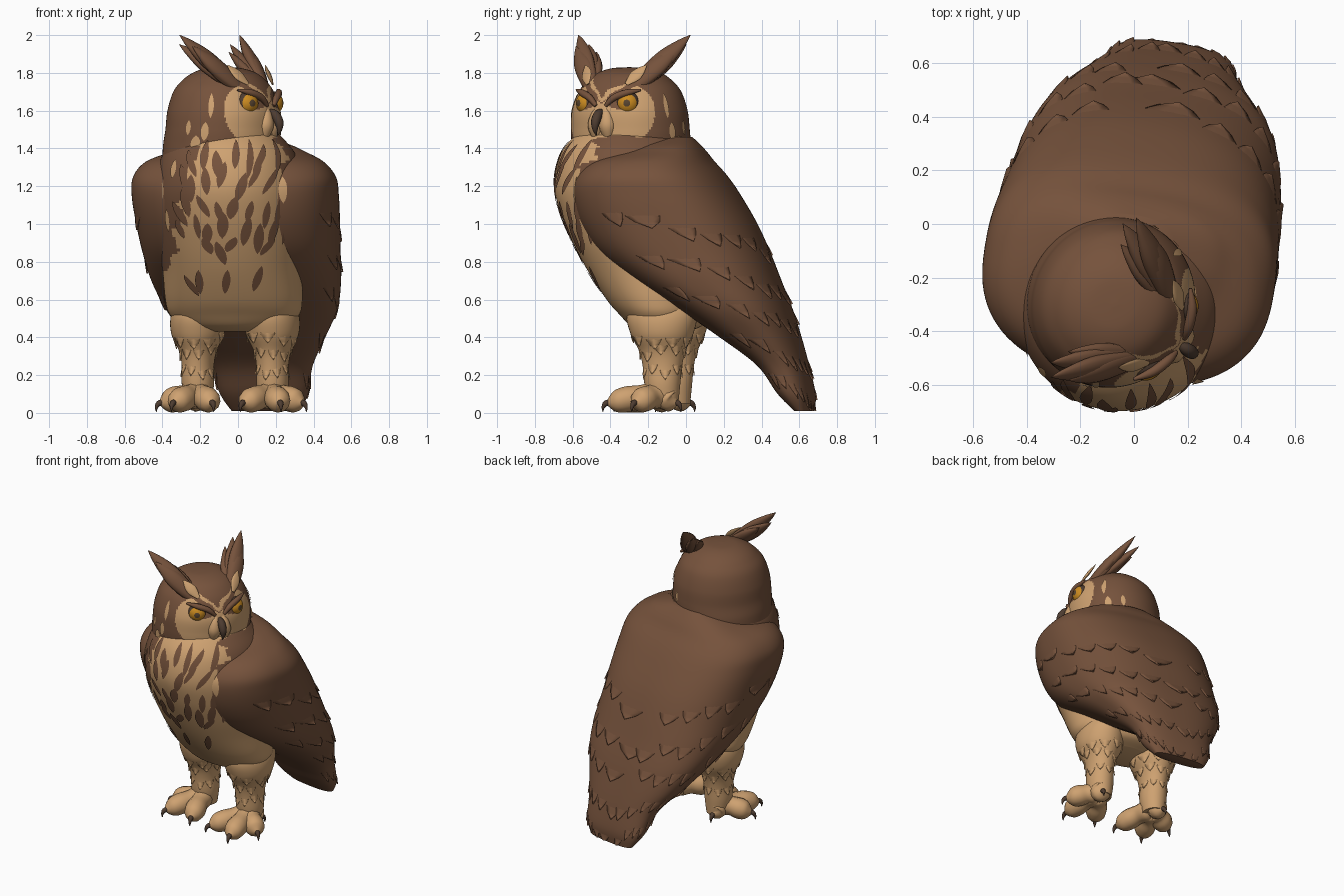
import bpy, random
from math import sin, cos, pi, radians, copysign
from mathutils import Vector, Matrix

if "Cube" in bpy.data.objects:
    bpy.data.objects.remove(bpy.data.objects["Cube"])

random.seed(4)
rnd = random.uniform
BODY = Matrix.Rotation(radians(-9), 4, 'Z')
HEAD = Matrix.Translation((-0.07, -0.30, 0)) @ Matrix.Rotation(radians(58), 4, 'Z')


def material(name, *rgb):
    m = bpy.data.materials.new(name)
    m.diffuse_color = (*rgb, 1)
    m.use_nodes = True
    m.node_tree.nodes["Principled BSDF"].inputs["Base Color"].default_value = m.diffuse_color
    return m


BROWN = material("brown_feather", 0.18, 0.085, 0.045)
TAN = material("tan_feather", 0.62, 0.36, 0.165)
DARK = material("dark_horn", 0.075, 0.045, 0.03)
AMBER = material("amber_eye", 0.60, 0.26, 0.015)
PUPIL = material("brown_pupil", 0.10, 0.06, 0.03)


def make(name, V, F, M, mats, rule=None, solid=0):
    me = bpy.data.meshes.new(name)
    me.from_pydata([tuple(v) for v in V], [], F)
    for m in mats:
        me.materials.append(m)
    for p in me.polygons:
        p.use_smooth = True
        p.material_index = rule(p.center) if rule else 0
    me.transform(M)
    me.set_sharp_from_angle(angle=radians(50))
    ob = bpy.data.objects.new(name, me)
    bpy.context.collection.objects.link(ob)
    if solid:
        mod = ob.modifiers.new("thickness", 'SOLIDIFY')
        mod.thickness, mod.offset = solid, -1


def spline(rows, u):
    """Smooth curve through tuples of any length."""
    n = len(rows)
    i = max(0, min(int(u), n - 2))
    t = u - i
    a, b, c, d = (rows[max(0, min(n - 1, i + k))] for k in (-1, 0, 1, 2))
    return [0.5 * (2 * q + (r - p) * t + (2 * p - 5 * q + 4 * r - s) * t * t
                   + (3 * q - p - 3 * r + s) * t ** 3) for p, q, r, s in zip(a, b, c, d)]


def skin(o, n, seg):
    """Quads joining n + 1 rings, with closed ends."""
    F = [(o + i * seg + j, o + i * seg + (j + 1) % seg, o + (i + 1) * seg + (j + 1) % seg, o + (i + 1) * seg + j)
         for i in range(n) for j in range(seg)]
    return F + [tuple(range(o, o + seg))[::-1], tuple(range(o + n * seg, o + (n + 1) * seg))]


class Loft:
    """Stack of horizontal sections: (z, front y, back y, half width, optional x shift)."""
    def __init__(self, rows, power=2.0, x0=0.0):
        self.rows, self.e, self.x0 = rows, 2 / power, x0

    def at(self, u, th):
        z, yf, yb, w, *dx = spline(self.rows, u)
        s, c = (copysign(abs(v) ** self.e, v) for v in (sin(th), cos(th)))
        return Vector((self.x0 + sum(dx) + w * s, (yf + yb) / 2 - (yb - yf) / 2 * c, z))

    def u_of(self, z):
        lo, hi = 0, len(self.rows) - 1
        for _ in range(22):
            mid = (lo + hi) / 2
            lo, hi = (mid, hi) if spline(self.rows, mid)[0] < z else (lo, mid)
        return lo

    def build(self, name, M, mats, rule=None, seg=96, sub=6):
        n = (len(self.rows) - 1) * sub
        V = [self.at(i / sub, 2 * pi * j / seg) for i in range(n + 1) for j in range(seg)]
        make(name, V, skin(0, n, seg), M, mats, rule)

    def patch(self, V, F, z, th, length, hw, low=0.006, high=0.006, slant=0.0, leaf=False, ns=8, nt=4):
        """Feather or mark that follows the surface downward from z."""
        o, k = len(V), nt + 1
        for i in range(ns + 1):
            s = i / ns
            w = max(sin(pi * s), 0) ** 0.7 if leaf else min(1, (1 - s) * 2.2) ** 0.7
            u = self.u_of(max(z - s * length, self.rows[0][0] + 0.004))
            for j in range(k):
                a = th + slant * s + hw * w * (2 * j / nt - 1)
                nrm = (self.at(u, a + .01) - self.at(u, a - .01)).cross(
                    self.at(u + .01, a) - self.at(u - .01, a)).normalized()
                V.append(self.at(u, a) + nrm * (low + (high - low) * s))
        F += [(o + (i + 1) * k + j, o + (i + 1) * k + j + 1, o + i * k + j + 1, o + i * k + j)
              for i in range(ns) for j in range(nt)]

    def flecks(self, name, M, mat, marks):
        V, F = [], []
        for z, th, length, hw in marks:
            self.patch(V, F, z, th, length, hw, leaf=True)
        make(name, V, F, M, [mat])


def tube(V, F, rows, flat=1.0, hint=(0, 0, 1), sub=5, seg=12):
    """Tapered tube through (x, y, z, radius), flattened along hint."""
    o, n = len(V), (len(rows) - 1) * sub
    for i in range(n + 1):
        x, y, z, r = spline(rows, i / sub)
        a, b = (Vector(spline(rows, max(0, min(n, i + k)) / sub)[:3]) for k in (-1, 1))
        side = (b - a).normalized().cross(Vector(hint)).normalized()
        up = side.cross((b - a).normalized()) * flat
        V += [Vector((x, y, z)) + max(r, .002) * (side * cos(2 * pi * j / seg) + up * sin(2 * pi * j / seg))
              for j in range(seg)]
    F += skin(o, n, seg)


# Torso: tan front, brown flanks, with streaks and flecks
def torso_rule(c):
    w = .025 * sin(c.z * 38) + .012 * sin(c.z * 90)
    left = c.z > .75 and c.x < -.23 + .27 * (c.z - 1) + w
    return int(left or (c.z > .95 and c.x > .40 - .22 * (c.z - .95) + w) or (c.z > .75 and c.y > -.2))


torso = Loft([(0.43, -.22, .0, .17), (.46, -.29, .08, .28), (.52, -.35, .12, .345), (.6, -.42, .14, .365),
              (.75, -.52, .14, .37), (.9, -.60, .1, .38), (1.05, -.665, .1, .39), (1.2, -.70, .1, .39),
              (1.35, -.675, .08, .36), (1.45, -.61, .0, .29), (1.53, -.50, -.1, .2)])
torso.build("torso", BODY, [TAN, BROWN], torso_rule, sub=10)
V, F = [], []
for r in range(6):
    for k in range(-4, 5):
        th = (k + .5 * (r % 2)) * .25 + rnd(-.06, .06)
        if -.75 < th < 1.2 and (r < 4 or random.random() < .6):
            torso.patch(V, F, 1.42 - r * .13 + rnd(-.04, .04), th, rnd(.14, .22) - .015 * r, rnd(.05, .08),
                        slant=-.25 * th + rnd(-.1, .1), leaf=True)
make("breast_streaks", V, F, BODY, [BROWN])
torso.flecks("flank_flecks", BODY, TAN, ((1.34, -.72, .10, .06), (1.22, -.95, .09, .05), (1.08, -.85, .12, .05)))

# Back, folded wings and tail in one sweeping form
back = Loft([(0.01, .60, .685, .18, .045), (.1, .51, .69, .235, .045), (.25, .40, .655, .275, .04),
             (.4, .20, .61, .37, .03), (.55, -.02, .56, .455, .03), (.7, -.26, .50, .50, .025),
             (.85, -.45, .44, .52, .02), (1.0, -.55, .37, .535, .015), (1.15, -.59, .28, .545, .01),
             (1.25, -.57, .21, .535, .01), (1.33, -.49, .14, .47, .01), (1.385, -.32, .1, .35, .02),
             (1.42, -.24, .07, .27, .02), (1.46, -.2, .03, .15, 0)], power=2.5)
back.build("wings_and_tail", BODY, [BROWN])
back.flecks("wing_mark", BODY, TAN, ((1.25, .53, .14, .05),))

# Broad overlapping rows of wing, back and tail feathers
V, F = [], []
for r, zr in enumerate((1.27, 1.06, .86, .64, .44)):
    for k in range(8):
        th = 1.0 + k * .34 + .17 * (r % 2)
        for sg in ((1,) if abs(th - pi) < .12 else (-1, 1) if th < pi else ()):
            back.patch(V, F, zr - .08 * (th - 1) + rnd(-.02, .02), sg * th, rnd(.27, .33), .23, -.035, .011,
                       slant=sg * .12 * (pi - th))
make("feather_rows", V, F, BODY, [BROWN], solid=.008)

# Legs with a shaggy fringe, plump toes and small claws
toes, claws = ([], []), ([], [])
for sg, side in ((-1, "right"), (1, "left")):
    leg = Loft([(.05, -.17, -.01, .07), (.15, -.19, .0, .085), (.25, -.2, .01, .085), (.33, -.22, .03, .10),
                (.42, -.265, .07, .14), (.52, -.285, .09, .14), (.62, -.24, .06, .09)], x0=.2 * sg)
    leg.build(side + "_leg", BODY, [TAN], seg=40)
    V, F = [], []
    for k in range(27):
        leg.patch(V, F, (.47, .40, .30)[k % 3] + rnd(-.02, .02), k * 2 * pi / 27, .11, .3, -.012, .01, nt=2, ns=5)
    make(side + "_leg_fringe", V, F, BODY, [TAN], solid=.005)
    for ang, L in ((60, .19), (18, .26), (-26, .25), (165, .08)):
        dx, dy = sin(radians(ang)) * sg, -cos(radians(ang))

        def along(*pts):
            return [(.2 * sg + dx * d, -.11 + dy * d, z, r) for d, z, r in pts]
        tube(*toes, along((-.01, .09, .03), (.03, .09, .068), (.4 * L, .085, .062), (.68 * L, .072, .068),
                          (.92 * L, .058, .055), (L + .025, .05, .008)))
        tube(*claws, along((.93 * L, .055, .015), (L + .025, .052, .016), (L + .042, .03, .009),
                           (L + .043, .006, .002)), hint=(dy, -dx, 0))
make("toes", *toes, BODY, [TAN])
make("claws", *claws, BODY, [DARK])


# Head with pale facial discs, brow stripes and chin
def face_rule(c):
    s, f, z = abs(c.x), -c.y, c.z
    wob = .012 * sin(60 * z) + .01 * sin(45 * c.x)
    shade = ((s - .105) / .075) ** 2 + ((z - 1.66) / .05) ** 2 < 1
    disc = f > .06 and ((s - .11) / .15) ** 2 + ((z - 1.575) / .165) ** 2 < 1 and z < 1.635 + .6 * s
    stripe = f > .05 and s < .18 and 1.64 + .85 * s < z < 1.67 + .85 * s + wob
    return int(shade or not (disc or stripe or (f > 0 and z < 1.42 + wob * 2)))


head = Loft([(1.34, -.27, .33, .32), (1.42, -.285, .325, .32), (1.5, -.29, .31, .32), (1.6, -.29, .30, .31),
             (1.7, -.255, .27, .275), (1.76, -.215, .225, .225), (1.80, -.165, .17, .17),
             (1.824, -.09, .1, .1), (1.83, -.01, .01, .01)])
head.build("head", HEAD, [TAN, BROWN], face_rule, seg=192, sub=14)
head.flecks("cheek_flecks", HEAD, TAN, [(z, sg * th, L, hw) for sg in (-1, 1) for z, th, L, hw in (
    (1.69, 1.22, .13, .05), (1.54, 1.30, .10, .07), (1.55, 1.62, .08, .05), (1.47, 1.45, .09, .09))])
V, F = [], []
for k in range(-5, 6):
    head.patch(V, F, 1.48 - .02 * (k % 2), k * .19, .12, .12, -.008, .012)
make("chin_ruff", V, F, HEAD, [TAN], solid=.005)

# Sunken eyes, brows, whisker pads and beak
brows, pads, beak = ([], []), ([], []), ([], [])
for sg, side in ((-1, "right"), (1, "left")):
    centre, gaze = Vector((.125 * sg, -.212, 1.64)), Vector((.42 * sg, -.9, 0)).normalized()
    V, F = [], []
    tube(V, F, [(*(centre - gaze * .064 * cos(pi * i / 16)), .064 * sin(pi * i / 16)) for i in range(17)],
         sub=2, seg=32)

    def eye_rule(c):
        k = (c - centre).normalized().dot(gaze)
        return 1 if k > cos(radians(14)) else 0 if k > cos(radians(48)) else 2
    make(side + "_eye", V, F, HEAD, [AMBER, PUPIL, DARK], eye_rule)
    tube(*brows, [(.03 * sg, -.285, 1.625, .01), (.075 * sg, -.276, 1.668, .018), (.14 * sg, -.25, 1.695, .018),
                  (.20 * sg, -.205, 1.71, .006)], hint=(0, 1, 0))
    tube(*pads, [(.02 * sg, -.27, 1.62, .012), (.03 * sg, -.275, 1.57, .036), (.035 * sg, -.272, 1.51, .045),
                 (.04 * sg, -.265, 1.43, .012)], hint=(0, 1, 0))
make("brows", *brows, HEAD, [BROWN])
make("whisker_pads", *pads, HEAD, [TAN])
tube(*beak, [(0, -.27, 1.60, .012), (0, -.312, 1.58, .024), (0, -.338, 1.54, .024), (0, -.342, 1.50, .014),
             (0, -.33, 1.47, .003)], hint=(1, 0, 0))
make("beak", *beak, HEAD, [DARK])

# Ear tufts: full fans of pointed feathers with a pale base
tufts, pale = ([], []), ([], [])
for sg, ox, oy in ((-1, .01, -.025), (1, -.03, .02)):
    for tx, ty, tz, w in ((.345, .085, 2.0, .05), (.30, .115, 1.95, .05), (.32, .02, 1.94, .05),
                          (.28, -.01, 1.88, .045), (.23, .08, 1.91, .045)):
        b, t = Vector((.11 * sg, -.19, 1.70)), Vector(((tx + ox) * sg, ty + oy, tz))
        tube(*tufts, [(*b.lerp(t, k), w * r) for k, r in ((0, .6), (.3, 1.0), (.6, 1.05), (.85, .55), (1, .03))],
             flat=.6, hint=(.3 * sg, -.8, .5))
    b, t = Vector((.12 * sg, -.222, 1.74)), Vector((.19 * sg, -.135, 1.84))
    tube(*pale, [(*b.lerp(t, k), r) for k, r in ((0, .01), (.4, .032), (.7, .026), (1, .004))],
         flat=.3, hint=(.3 * sg, -.8, .5))
make("ear_tufts", *tufts, HEAD, [BROWN])
make("pale_tuft_bases", *pale, HEAD, [TAN])
